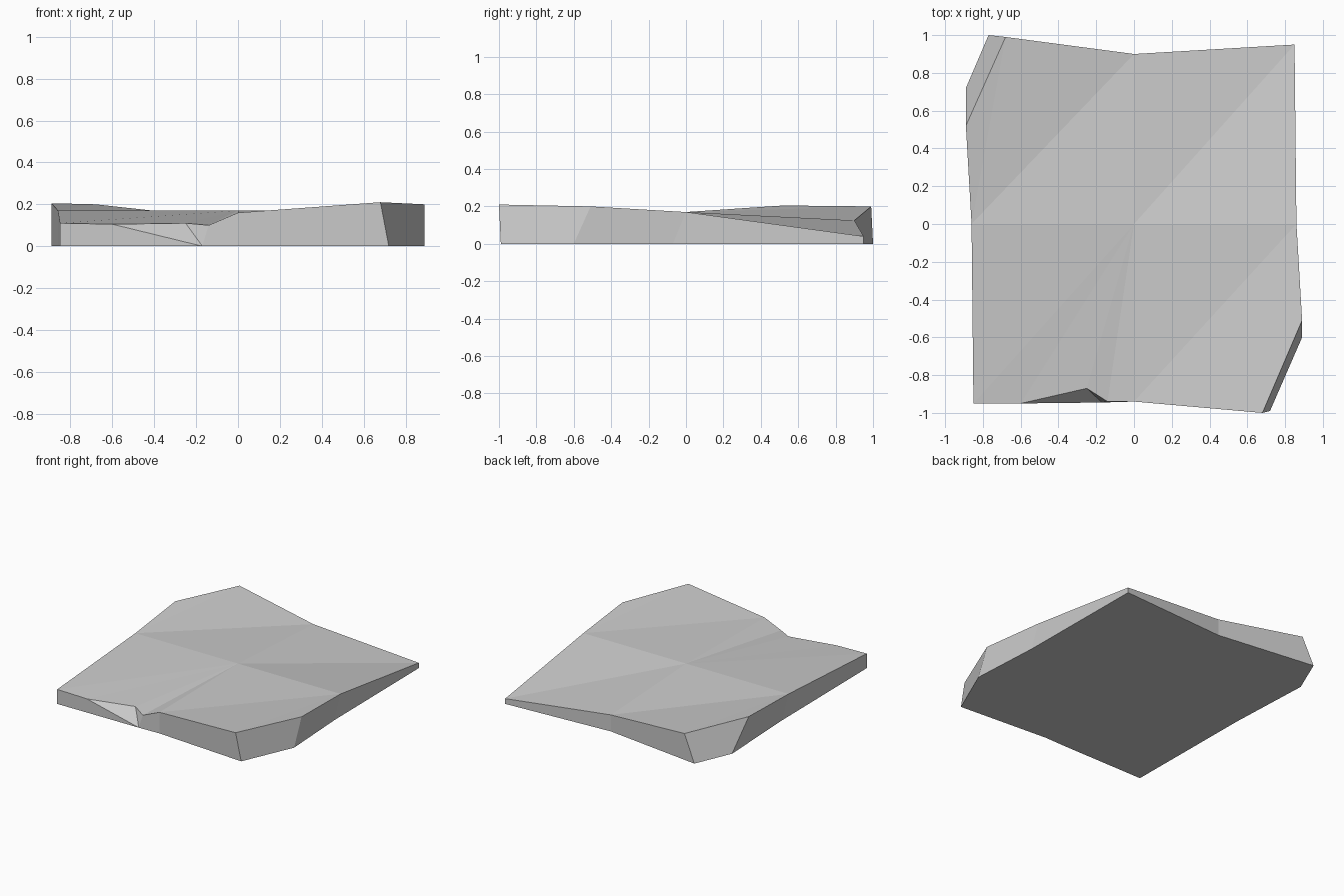
import bpy
import bmesh

default_cube = bpy.data.objects.get("Cube")
if default_cube:
    bpy.data.objects.remove(default_cube, do_unlink=True)

# Stone colour
stone = bpy.data.materials.new("pale_grey_stone")
stone.use_nodes = True
grey = (0.6, 0.6, 0.6, 1.0)
stone.diffuse_color = grey
stone.node_tree.nodes["Principled BSDF"].inputs["Base Color"].default_value = grey

# Rim corners, anticlockwise from the front right: top corner, then its foot on the ground
CHIP_FOOT = (-0.17, -0.945)
RIM = [
    ((-0.85, -0.95, 0.11), (-0.85, -0.95)),   # front right corner
    ((-0.60, -0.95, 0.105), CHIP_FOOT),       # chip in the front edge
    ((-0.25, -0.87, 0.11), CHIP_FOOT),
    ((-0.14, -0.94, 0.10), CHIP_FOOT),
    ((0.0, -0.94, 0.16), (0.0, -0.94)),       # front middle
    ((0.68, -1.0, 0.21), (0.72, -0.99)),      # bevelled front left corner
    ((0.89, -0.51, 0.20), (0.89, -0.60)),
    ((0.86, 0.0, 0.17), (0.86, -0.07)),       # left middle
    ((0.85, 0.95, 0.04), (0.85, 0.95)),       # low back left corner
    ((0.0, 0.90, 0.125), (0.0, 0.90)),        # back middle
    ((-0.68, 0.99, 0.20), (-0.77, 1.0)),      # bevelled back right corner
    ((-0.89, 0.52, 0.205), (-0.89, 0.72)),
    ((-0.86, 0.0, 0.17), (-0.86, 0.07)),      # right middle
]

bm = bmesh.new()
rim = [bm.verts.new(top) for top, _ in RIM]
feet = {}
for _, foot in RIM:
    if foot not in feet:
        feet[foot] = bm.verts.new((*foot, 0.0))
base = [feet[foot] for _, foot in RIM]

# Sides: neighbours that share a foot make a triangle
count = len(rim)
for i in range(count):
    j = (i + 1) % count
    loop = [base[i], base[j], rim[j], rim[i]]
    bm.faces.new(list(dict.fromkeys(loop)))

# Underside
bm.faces.new(list(reversed(list(feet.values()))))

# Top: the two bevelled corners fold along diagonals, the rest fans from the centre
for middle, bevel, side in ((4, 5, 7), (9, 10, 12)):
    bm.faces.new([rim[middle], rim[bevel], rim[side]])
    bm.faces.new([rim[bevel], rim[bevel + 1], rim[side]])
centre = bm.verts.new((0.0, 0.0, 0.17))
fan = [rim[i] for i in range(count) if i not in (5, 6, 10, 11)]
for a, b in zip(fan, fan[1:] + fan[:1]):
    bm.faces.new([centre, a, b])

bmesh.ops.recalc_face_normals(bm, faces=bm.faces)
mesh = bpy.data.meshes.new("stone_slab")
bm.to_mesh(mesh)
bm.free()
mesh.materials.append(stone)
slab = bpy.data.objects.new("stone_slab", mesh)
bpy.context.collection.objects.link(slab)
